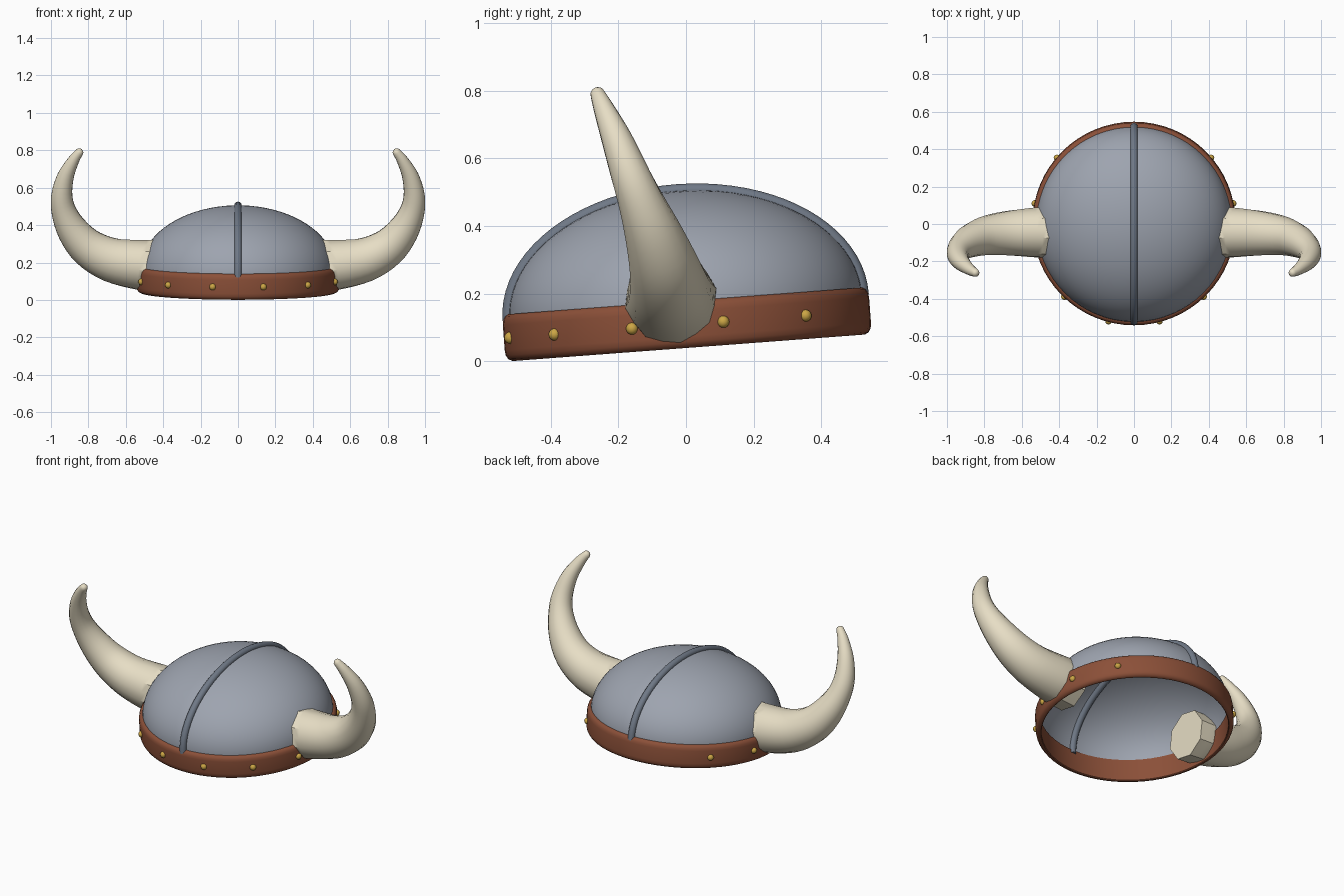
import bpy, bmesh
from math import sin, cos, pi, radians
from mathutils import Vector, Matrix

if "Cube" in bpy.data.objects:
    bpy.data.objects.remove(bpy.data.objects["Cube"])

# The cap is tipped slightly towards the front
TILT = Matrix.Translation((0, 0.008, 0.04)) @ Matrix.Rotation(radians(4.3), 4, 'X')


def material(name, rgb):
    m = bpy.data.materials.new(name)
    m.diffuse_color = (*rgb, 1)
    m.use_nodes = True
    m.node_tree.nodes["Principled BSDF"].inputs["Base Color"].default_value = m.diffuse_color
    return m


STEEL = material("steel", (0.34, 0.37, 0.43))
DARK_STEEL = material("dark_steel", (0.16, 0.19, 0.24))
LEATHER = material("leather", (0.26, 0.08, 0.04))
BONE = material("bone", (0.80, 0.73, 0.56))
BRASS = material("brass", (0.60, 0.38, 0.06))


def finish(bm, name, mat, matrix=None, angle=40):
    bmesh.ops.recalc_face_normals(bm, faces=bm.faces)
    if matrix:
        bm.transform(matrix)
    me = bpy.data.meshes.new(name)
    bm.to_mesh(me)
    bm.free()
    me.materials.append(mat)
    ob = bpy.data.objects.new(name, me)
    bpy.context.collection.objects.link(ob)
    bpy.ops.object.select_all(action='DESELECT')
    ob.select_set(True)
    bpy.context.view_layer.objects.active = ob
    bpy.ops.object.shade_smooth_by_angle(angle=radians(angle))
    return ob


def loft(rings, caps=True, loop=False):
    """Skin a list of closed rings of points."""
    bm = bmesh.new()
    vs = [[bm.verts.new(p) for p in r] for r in rings]
    pairs = list(zip(vs, vs[1:])) + ([(vs[-1], vs[0])] if loop else [])
    for a, b in pairs:
        for i in range(len(a)):
            j = (i + 1) % len(a)
            bm.faces.new((a[i], a[j], b[j], b[i]))
    if caps:
        bm.faces.new(vs[0])
        bm.faces.new(vs[-1])
    return bm


def lathe(profile, n=64, loop=False):
    rings = [[(r * cos(2 * pi * i / n), r * sin(2 * pi * i / n), z) for i in range(n)]
             for r, z in profile]
    return loft(rings, caps=False, loop=loop)


# Dome: thin open shell, straight wall below a flattened half ellipsoid
R, ZC, RZ = 0.523, 0.12, 0.345
arc = [(R * cos(a), ZC + RZ * sin(a)) for a in (pi / 2 * k / 20 for k in range(20))]
bm = lathe([(R - 0.008, 0.012)] + arc + [(0.0005, ZC + RZ)])
bmesh.ops.remove_doubles(bm, verts=bm.verts, dist=0.001)
finish(bm, "dome", STEEL, TILT)

# Brow band: ring with rounded outer edges
band = [(0.512, 0.004), (0.516, 0.0), (0.522, 0.0), (0.534, 0.006), (0.541, 0.018),
        (0.543, 0.034), (0.543, 0.108), (0.541, 0.122), (0.535, 0.133),
        (0.526, 0.139), (0.516, 0.139)]
finish(lathe(band, loop=True), "brow_band", LEATHER, TILT)

# Crest ridge: round bar following the dome from front to back
rings = []
for k in range(41):
    a = pi * k / 40
    c = Vector((0, -R * cos(a), ZC + RZ * sin(a)))
    out = Vector((0, -RZ * cos(a), R * sin(a))).normalized()
    rings.append([c + 0.02 * (out * cos(t) + Vector((1, 0, 0)) * sin(t))
                  for t in (2 * pi * i / 12 for i in range(12))])
finish(loft(rings), "crest_ridge", DARK_STEEL, TILT)

# Studs: five per side, none at the very back
bm = bmesh.new()
for k in range(5):
    for side in (-1, 1):
        a = radians(14.5 + 29 * k)
        pos = Vector((side * 0.541 * sin(a), -0.541 * cos(a), 0.069))
        bmesh.ops.create_uvsphere(bm, u_segments=12, v_segments=8, radius=0.018,
                                  matrix=Matrix.Translation(pos))
finish(bm, "studs", BRASS, TILT)

# Horns: x, y, z, radius along the centre line, with an eight-sided root
path = [Vector(p) for p in (
    (0.41, -0.045, 0.182, 0.142), (0.53, -0.045, 0.188, 0.136), (0.68, -0.05, 0.215, 0.120),
    (0.80, -0.065, 0.278, 0.104), (0.882, -0.095, 0.37, 0.086), (0.930, -0.133, 0.47, 0.068),
    (0.942, -0.168, 0.56, 0.057), (0.922, -0.206, 0.66, 0.045), (0.880, -0.242, 0.745, 0.031),
    (0.848, -0.261, 0.79, 0.022))]
pts = []
ext = [2 * path[0] - path[1]] + path + [2 * path[-1] - path[-2]]
for p0, p1, p2, p3 in zip(ext, ext[1:], ext[2:], ext[3:]):
    for t in (0, 0.25, 0.5, 0.75):
        pts.append(0.5 * (2 * p1 + (p2 - p0) * t + (2 * p0 - 5 * p1 + 4 * p2 - p3) * t * t
                          + (3 * p1 - p0 - 3 * p2 + p3) * t ** 3))
end = path[-1]
d = (end - path[-2]).to_3d().normalized()
for a in (0, 30, 55, 75):  # rounded tip
    q = end.to_3d() + d * 0.02 * sin(radians(a))
    pts.append(Vector((*q, end.w * cos(radians(a)))))
N = 16
rings = []
for k, p in enumerate(pts):
    t = (pts[min(k + 1, len(pts) - 1)] - pts[max(k - 1, 0)]).to_3d().normalized()
    u = Vector((0, 1, 0))
    u = (u - t * u.dot(t)).normalized()
    w = t.cross(u)
    flat = 0.924 + 0.076 * min(1, k / 8)
    rings.append([p.to_3d() + p.w * (flat if i % 2 else 1) * (u * cos(b) + w * sin(b))
                  for i, b in ((i, radians(12) + 2 * pi * i / N) for i in range(N))])
horns = finish(loft(rings), "horns", BONE, angle=35)
horns.modifiers.new("mirror", 'MIRROR').use_mirror_merge = False
